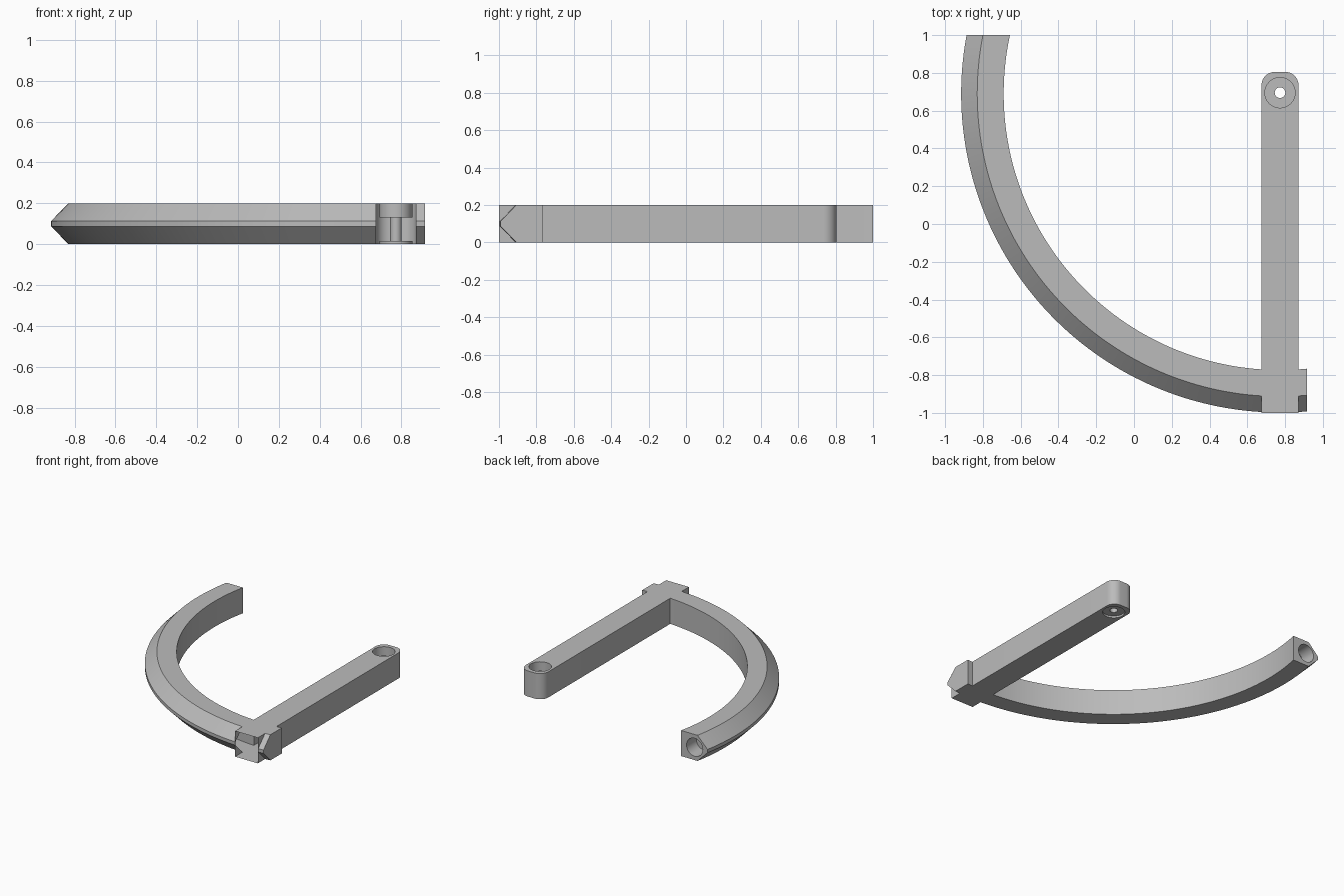
import bpy, bmesh
from math import asin, sin, cos, pi, radians

if "Cube" in bpy.data.objects:
    bpy.data.objects.remove(bpy.data.objects["Cube"])

CX, CY = 0.773, 0.69      # centre of the curved rail and of the pivot hole
HEIGHT = 0.2
ARM_HALF = 0.098

grey = bpy.data.materials.new("plain grey")
grey.use_nodes = True
grey.diffuse_color = (0.5, 0.5, 0.5, 1)
grey.node_tree.nodes["Principled BSDF"].inputs["Base Color"].default_value = (0.5, 0.5, 0.5, 1)


def finish(bm, name):
    bmesh.ops.recalc_face_normals(bm, faces=bm.faces)
    mesh = bpy.data.meshes.new(name)
    bm.to_mesh(mesh)
    bm.free()
    mesh.materials.append(grey)
    obj = bpy.data.objects.new(name, mesh)
    bpy.context.collection.objects.link(obj)
    return obj


def loft(rings, name):
    """Skin a row of closed rings and cap both ends."""
    bm = bmesh.new()
    rows = [[bm.verts.new(p) for p in ring] for ring in rings]
    n = len(rows[0])
    for a, b in zip(rows, rows[1:]):
        for i in range(n):
            j = (i + 1) % n
            bm.faces.new((a[i], a[j], b[j], b[i]))
    bm.faces.new(rows[0])
    bm.faces.new(rows[-1])
    return finish(bm, name)


def cylinder(name, radius, start, end, axis="z", at=(0, 0)):
    ring = [(radius * cos(2 * pi * i / 48), radius * sin(2 * pi * i / 48)) for i in range(48)]
    u, v = at
    if axis == "z":
        return loft([[(u + p, v + q, t) for p, q in ring] for t in (start, end)], name)
    return loft([[(u + p, t, v + q) for p, q in ring] for t in (start, end)], name)


def combine(target, other, operation):
    mod = target.modifiers.new(operation, "BOOLEAN")
    mod.operation = operation
    mod.solver = "EXACT"
    mod.object = other
    bpy.context.view_layer.objects.active = target
    bpy.ops.object.modifier_apply(modifier=mod.name)
    bpy.data.objects.remove(other)


# Curved rail with a bevelled outer edge, trimmed flat at both ends
profile = [(1.463, 0), (1.603, 0), (1.688, 0.087), (1.688, 0.113), (1.603, HEIGHT), (1.463, HEIGHT)]
STEPS = 96
rings = []
for s in range(STEPS + 1):
    ring = []
    for r, z in profile:
        first = -asin((0.915 - CX) / r)
        last = pi / 2 + asin((1 - CY) / r)
        a = first + (last - first) * s / STEPS
        ring.append((CX - r * sin(a), CY - r * cos(a), z))
    rings.append(ring)
frame = loft(rings, "rail_and_arm")

# Round socket in the far end of the rail
combine(frame, cylinder("socket_cutter", 0.07, 0.88, 1.1, "y", (-0.775, 0.1)), "DIFFERENCE")

# Straight arm with two rounded corners
TIP, R = 0.805, 0.07
outline = [(CX - ARM_HALF, -1), (CX + ARM_HALF, -1)]
for side, begin in ((1, 0), (-1, 90)):
    for i in range(13):
        a = radians(begin + 90 * i / 12)
        outline.append((CX + side * (ARM_HALF - R) + R * cos(a), TIP - R + R * sin(a)))
arm = loft([[(x, y, z) for x, y in outline] for z in (0, HEIGHT)], "arm")
combine(frame, arm, "UNION")

# Pivot hole with a deep recess above and a shallow one below
for radius, low, high in ((0.08, 0.13, 0.3), (0.08, -0.1, 0.015), (0.028, -0.1, 0.3)):
    combine(frame, cylinder("pivot_cutter", radius, low, high, "z", (CX, CY + 0.005)), "DIFFERENCE")

# The front end of the arm is left open
bm = bmesh.new()
bm.from_mesh(frame.data)
open_faces = [f for f in bm.faces if all(v.co.y < -0.9995 for v in f.verts)]
bmesh.ops.delete(bm, geom=open_faces, context="FACES")
bm.to_mesh(frame.data)
bm.free()

bpy.ops.object.select_all(action="DESELECT")
frame.select_set(True)
bpy.context.view_layer.objects.active = frame
bpy.ops.object.shade_smooth_by_angle(angle=radians(25))
